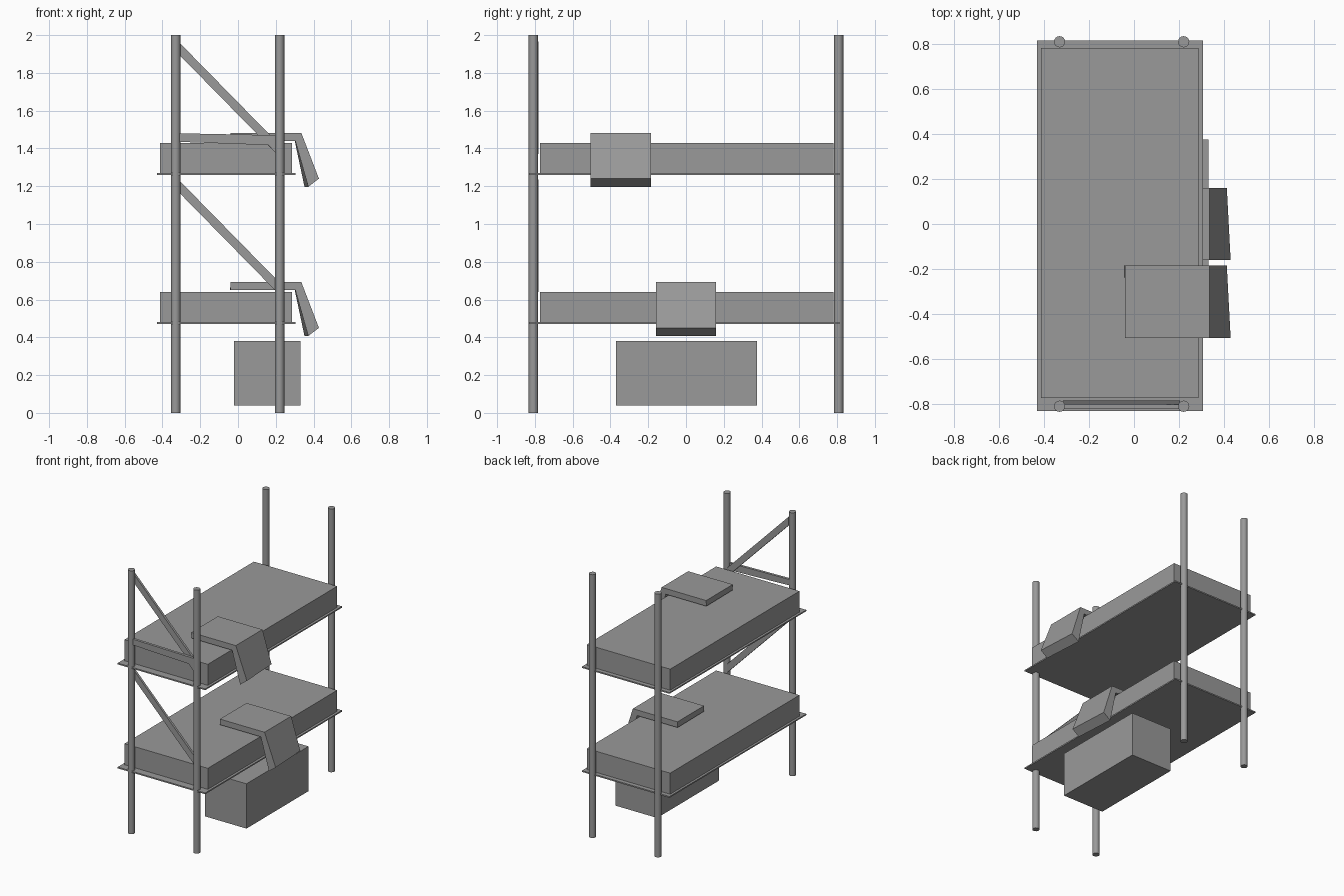
import bpy
import bmesh
import math

if "Cube" in bpy.data.objects:
    bpy.data.objects.remove(bpy.data.objects["Cube"], do_unlink=True)

grey = bpy.data.materials.new("plain grey")
grey.use_nodes = True
grey.diffuse_color = (0.32, 0.32, 0.32, 1)
grey.node_tree.nodes["Principled BSDF"].inputs["Base Color"].default_value = (0.32, 0.32, 0.32, 1)


def finish(name, bm):
    bmesh.ops.recalc_face_normals(bm, faces=bm.faces)
    mesh = bpy.data.meshes.new(name)
    bm.to_mesh(mesh)
    bm.free()
    mesh.materials.append(grey)
    obj = bpy.data.objects.new(name, mesh)
    bpy.context.collection.objects.link(obj)
    return obj


def prism(name, profile, y0, y1, shear=0.0):
    """Extrude an x-z profile along y; shear skews points below the fold."""
    bm = bmesh.new()
    top = max(z for x, z in profile)
    rings = []
    for y, side in ((y0, 1), (y1, -1)):
        rings.append([bm.verts.new((x + side * shear * (top - z), y, z)) for x, z in profile])
    bm.faces.new(rings[0])
    bm.faces.new(rings[1])
    n = len(profile)
    for i in range(n):
        j = (i + 1) % n
        bm.faces.new((rings[0][i], rings[0][j], rings[1][j], rings[1][i]))
    return finish(name, bm)


def box(name, x0, x1, y0, y1, z0, z1):
    return prism(name, [(x0, z0), (x1, z0), (x1, z1), (x0, z1)], y0, y1)


# Round corner posts
for side, x in (("right", -0.33), ("left", 0.22)):
    for end, y in (("front", -0.808), ("back", 0.808)):
        bpy.ops.mesh.primitive_cylinder_add(vertices=16, radius=0.025, depth=2, location=(x, y, 1))
        post = bpy.context.object
        post.name = f"{end}_{side}_post"
        post.data.materials.append(grey)
        bpy.ops.object.shade_smooth_by_angle(angle=math.radians(40))

# Two bunks: base, mattress, folded blanket and diagonal brace
for name, z, blanket_y, brace_z in (("lower", 0.47, -0.16, 1.2), ("upper", 1.26, -0.505, 1.93)):
    box(name + "_base", -0.43, 0.305, -0.83, 0.813, z, z + 0.01)
    box(name + "_mattress", -0.413, 0.287, -0.772, 0.78, z + 0.01, z + 0.17)
    fold = [(-0.04, 0.18), (-0.04, 0.223), (0.335, 0.223), (0.42, -0.02), (0.362, -0.063), (0.302, 0.18)]
    prism(name + "_blanket", [(x, z + h) for x, h in fold], blanket_y, blanket_y + 0.32, 0.035)
    prism(name + "_brace", [(-0.315, brace_z - 0.03), (-0.315, brace_z + 0.035),
                            (0.205, brace_z - 0.495), (0.205, brace_z - 0.56)], -0.80, -0.782)

# Slightly sloping end rail of the upper bunk
prism("end_rail", [(-0.315, 1.435), (-0.315, 1.48), (0.205, 1.47), (0.205, 1.37), (0.16, 1.418)],
      -0.82, -0.80)

# Storage box under the lower bunk
box("storage_box", -0.02, 0.33, -0.37, 0.375, 0.04, 0.38)
